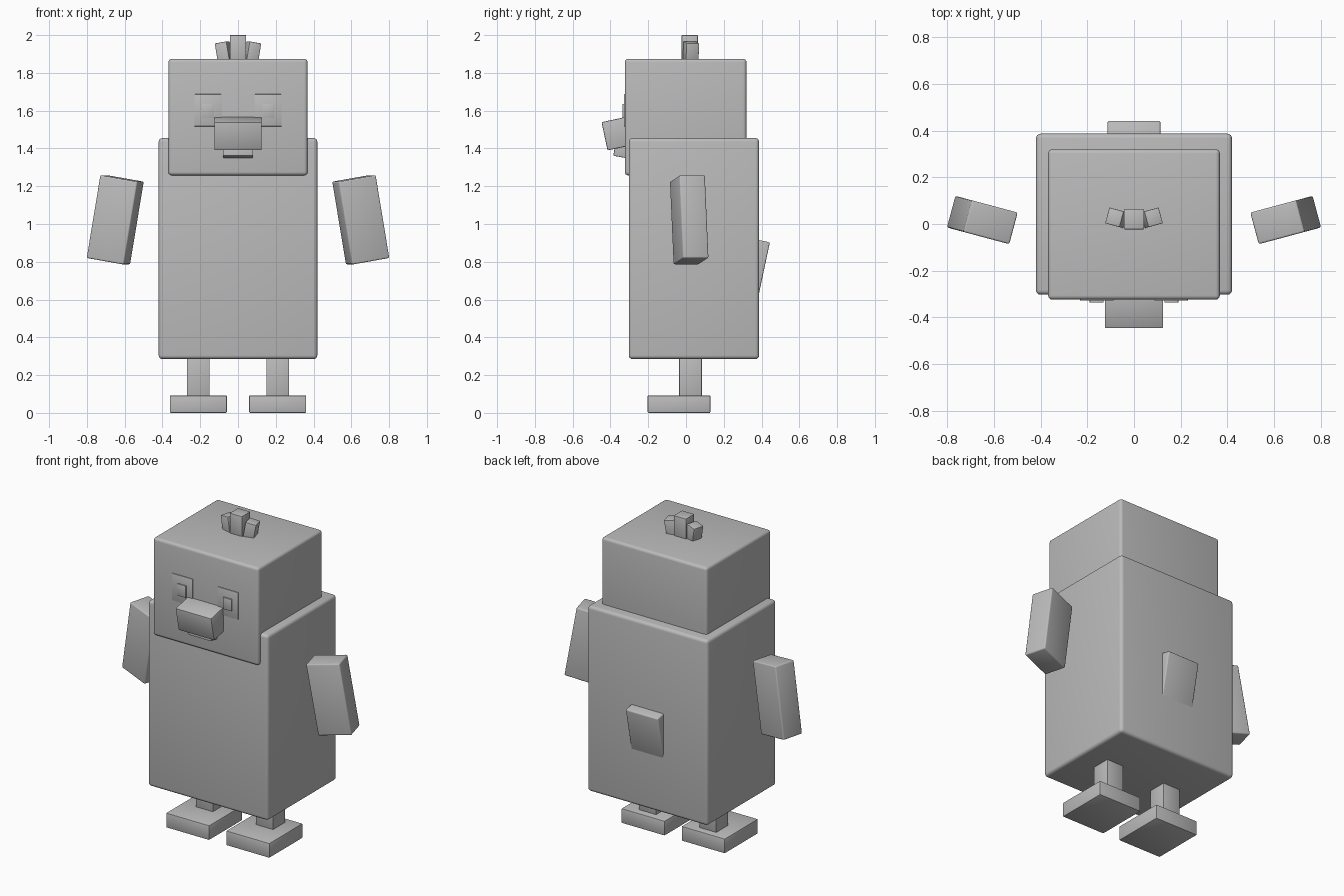
import bpy
from math import radians
from mathutils import Euler

if "Cube" in bpy.data.objects:
    bpy.data.objects.remove(bpy.data.objects["Cube"])

grey = bpy.data.materials.new("plain grey")
grey.diffuse_color = (0.5, 0.5, 0.5, 1)
grey.use_nodes = True
grey.node_tree.nodes["Principled BSDF"].inputs["Base Color"].default_value = grey.diffuse_color


def block(name, centre, size, rot=(0, 0, 0), bevel=0.005, segments=2):
    """Soft-edged box with its rotation given in degrees."""
    bpy.ops.mesh.primitive_cube_add(size=1)
    ob = bpy.context.object
    ob.name = ob.data.name = name
    ob.data.materials.append(grey)
    for v in ob.data.vertices:
        v.co = [a * b for a, b in zip(v.co, size)]
    ob.location = centre
    ob.rotation_euler = Euler([radians(a) for a in rot])
    mod = ob.modifiers.new("soft edges", 'BEVEL')
    mod.width = bevel
    mod.segments = segments
    bpy.ops.object.modifier_apply(modifier=mod.name)
    bpy.ops.object.shade_smooth_by_angle(angle=radians(40))
    return ob


def pair(name, centre, size, rot=(0, 0, 0), **kw):
    """Block on both sides, mirrored across x = 0."""
    for side, s in (("right", 1), ("left", -1)):
        block(f"{side}_{name}", (s * centre[0], centre[1], centre[2]), size,
              (rot[0], s * rot[1], s * rot[2]), **kw)


# Torso and head
block("body", (0, 0.042, 0.87), (0.84, 0.69, 1.17), bevel=0.02, segments=4)
block("head", (0, -0.002, 1.566), (0.736, 0.644, 0.617), bevel=0.018, segments=4)

# Limbs
pair("arm", (0.65, 0.017, 1.022), (0.207, 0.14, 0.445), (0, -9.7, 15), bevel=0.008, segments=3)
pair("leg", (0.21, 0.024, 0.19), (0.12, 0.12, 0.23), bevel=0.003)
pair("foot", (0.21, -0.037, 0.046), (0.302, 0.332, 0.092), bevel=0.005)

# Face
pair("eye", (0.159, -0.324, 1.602), (0.143, 0.009, 0.17), bevel=0.002)
pair("pupil", (0.16, -0.332, 1.598), (0.06, 0.0095, 0.075), bevel=0.002)
block("upper_beak", (0, -0.353, 1.481), (0.25, 0.16, 0.153), (12, 0, 0), bevel=0.006)
block("lower_beak", (0, -0.329, 1.392), (0.16, 0.1, 0.08), (-10, 0, 0), bevel=0.004)

# Tuft on the crown
block("middle_tuft", (0, 0.02, 1.925), (0.086, 0.085, 0.15), bevel=0.003)
pair("side_tuft", (0.074, 0.026, 1.902), (0.065, 0.07, 0.12), (0, 10, 15), bevel=0.003)

# Tail
block("tail", (0, 0.366, 0.776), (0.226, 0.1, 0.28), (-12, 0, 0), bevel=0.008, segments=3)
